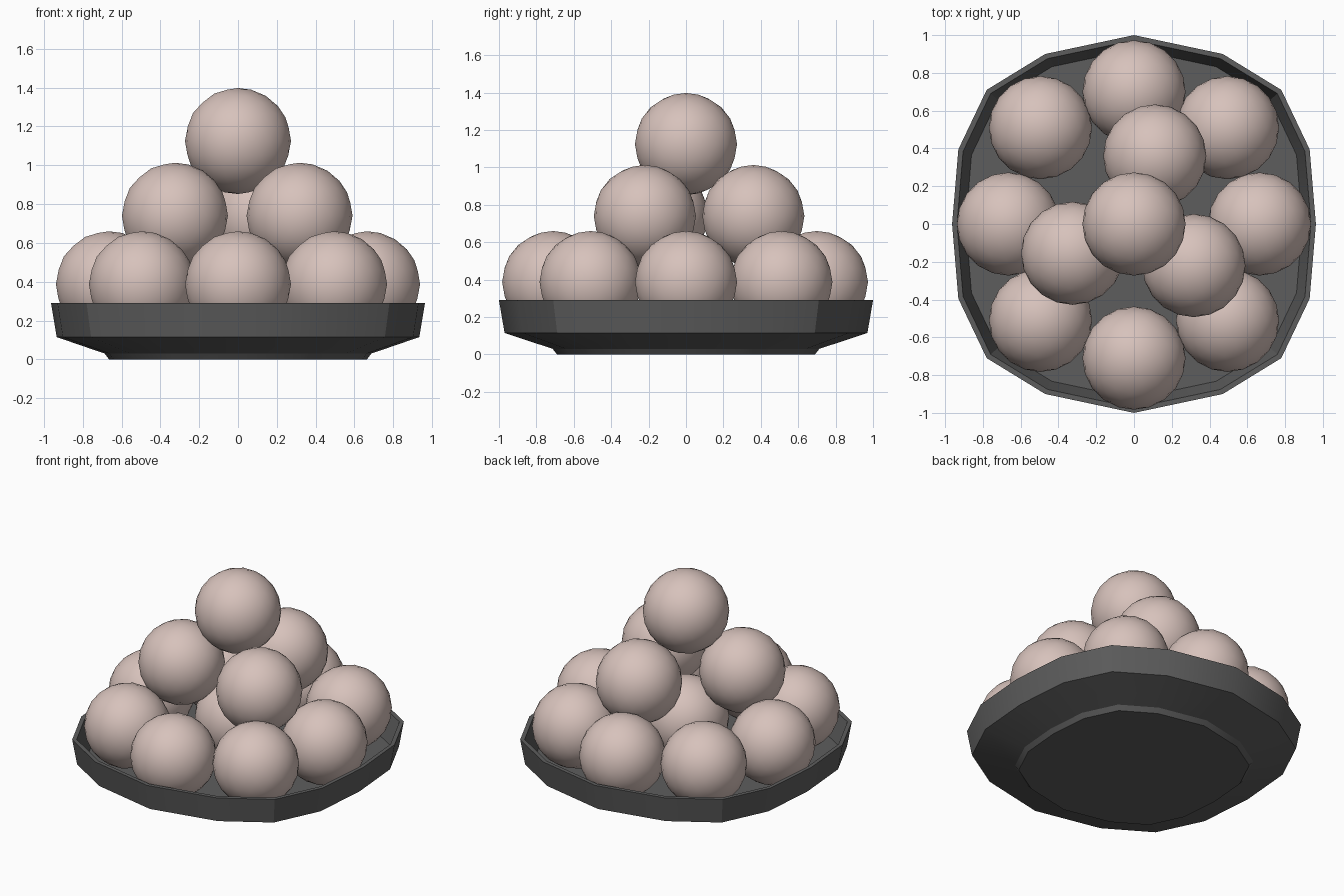
import bpy, bmesh, math

if "Cube" in bpy.data.objects:
    bpy.data.objects.remove(bpy.data.objects["Cube"])

def material(name, col):
    m = bpy.data.materials.new(name)
    m.diffuse_color = (*col, 1)
    m.use_nodes = True
    m.node_tree.nodes["Principled BSDF"].inputs["Base Color"].default_value = m.diffuse_color
    return m

pink = material("pale pink", (0.68, 0.54, 0.50))
grey = material("dark grey", (0.11, 0.11, 0.11))

def finish(name, bm, mat, angle):
    me = bpy.data.meshes.new(name)
    bm.to_mesh(me)
    bm.free()
    me.materials.append(mat)
    ob = bpy.data.objects.new(name, me)
    bpy.context.collection.objects.link(ob)
    bpy.context.view_layer.objects.active = ob
    bpy.ops.object.select_all(action='DESELECT')
    ob.select_set(True)
    bpy.ops.object.shade_smooth_by_angle(angle=math.radians(angle))
    return ob

# Dish: a rounded-square 16-sided outline, lofted through a profile
quarter = [(0.963, 0), (0.93, 0.395), (0.78, 0.71), (0.47, 0.90), (0, 1.0)]
outline = quarter + [(-x, y) for x, y in quarter[-2::-1]]
outline += [(x, -y) for x, y in outline[-2:0:-1]]
# (scale, height) from the underside, up the outside, over the rim, to the floor
profile = [(0.69, 0), (0.713, 0.03), (0.97, 0.115), (1.0, 0.29),
           (0.973, 0.29), (0.925, 0.12)]
bm = bmesh.new()
rings = [[bm.verts.new((x * s, y * s, z)) for x, y in outline] for s, z in profile]
n = len(outline)
for a, b in zip(rings, rings[1:]):
    for i in range(n):
        j = (i + 1) % n
        bm.faces.new((a[i], a[j], b[j], b[i]))
bm.faces.new(rings[0][::-1])
bm.faces.new(rings[-1])
bmesh.ops.recalc_face_normals(bm, faces=bm.faces)
finish("dish", bm, grey, 30)

# Stacked balls: bottom ring with a centre ball, three above, one on top
R = 0.273
bottom = [(0, 0), (0, 0.70), (0, -0.71), (0.665, 0), (-0.665, 0)]
bottom += [(sx * 0.495, sy * 0.51) for sx in (-1, 1) for sy in (-1, 1)]
middle = [(0.11, 0.36), (-0.325, -0.155), (0.317, -0.22)]
layers = [("bottom_ball", bottom, 0.387), ("middle_ball", middle, 0.74),
          ("top_ball", [(0, 0)], 1.125)]
for name, spots, z in layers:
    for k, (x, y) in enumerate(spots):
        bm = bmesh.new()
        bmesh.ops.create_icosphere(bm, subdivisions=3, radius=R)
        finish(f"{name}_{k + 1}", bm, pink, 60).location = (x, y, z)
